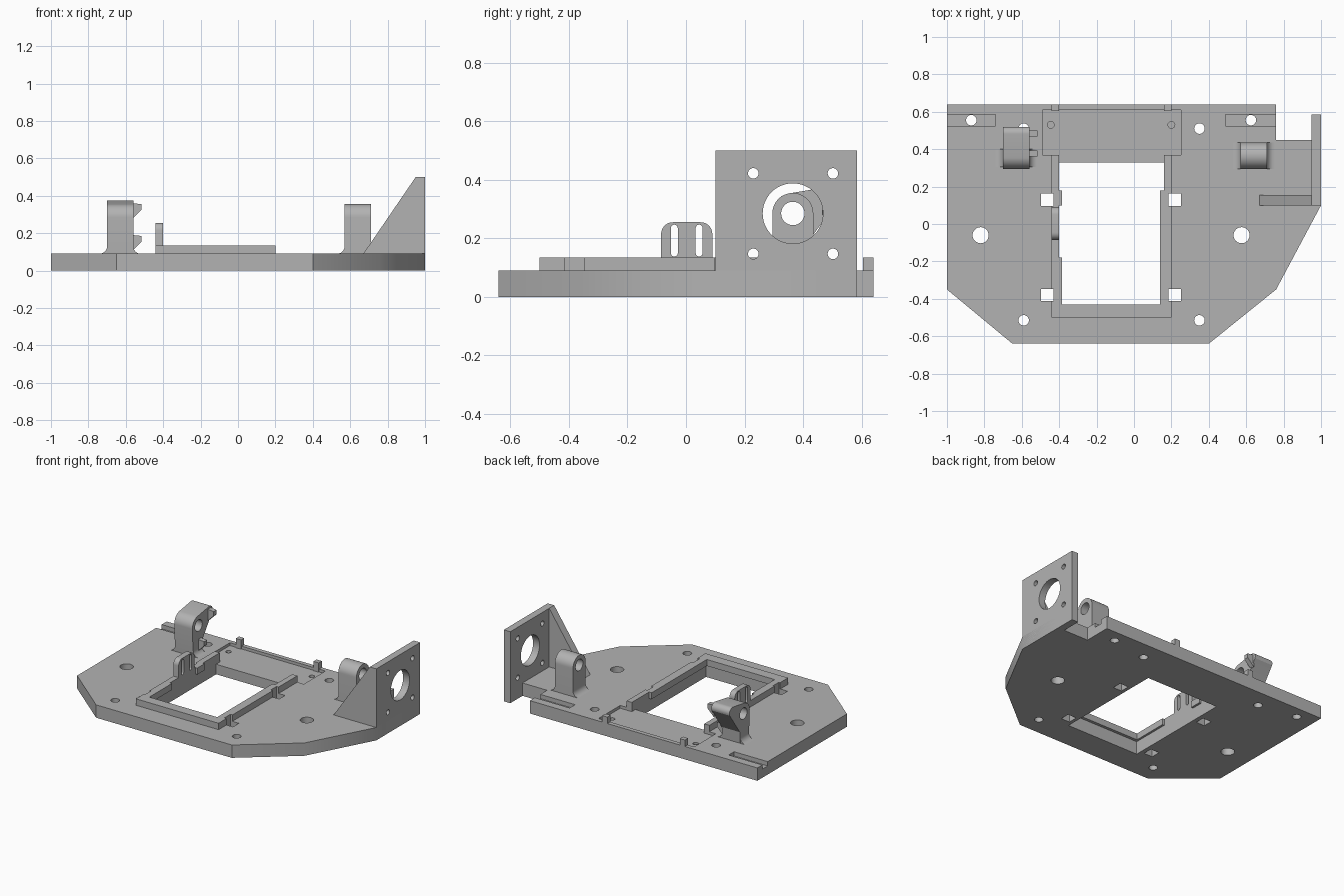
import bpy, bmesh, math
from mathutils import Matrix, Vector

cube = bpy.data.objects.get("Cube")
if cube:
    bpy.data.objects.remove(cube, do_unlink=True)

grey = bpy.data.materials.new("plain grey")
grey.use_nodes = True
grey.diffuse_color = (0.45, 0.45, 0.45, 1)
grey.node_tree.nodes["Principled BSDF"].inputs["Base Color"].default_value = grey.diffuse_color

# Axis frames: local x, y is the profile plane, local z the extrusion
FRAMES = {
    "z": Matrix(((1, 0, 0), (0, 1, 0), (0, 0, 1))),
    "x": Matrix(((0, 0, 1), (1, 0, 0), (0, 1, 0))),
    "y": Matrix(((1, 0, 0), (0, 0, 1), (0, 1, 0))),
}


def prism(name, pts, lo, hi, axis="z"):
    """Extrude a closed profile along an axis from lo to hi."""
    bm = bmesh.new()
    frame = FRAMES[axis]
    face = bm.faces.new([bm.verts.new(frame @ Vector((a, b, lo))) for a, b in pts])
    ext = bmesh.ops.extrude_face_region(bm, geom=[face])
    moved = [g for g in ext["geom"] if isinstance(g, bmesh.types.BMVert)]
    bmesh.ops.translate(bm, verts=moved, vec=frame @ Vector((0, 0, hi - lo)))
    bmesh.ops.recalc_face_normals(bm, faces=bm.faces)
    mesh = bpy.data.meshes.new(name)
    bm.to_mesh(mesh)
    bm.free()
    mesh.materials.append(grey)
    obj = bpy.data.objects.new(name, mesh)
    bpy.context.collection.objects.link(obj)
    return obj


def rect(a0, a1, b0, b1):
    return [(a0, b0), (a1, b0), (a1, b1), (a0, b1)]


def arc(ca, cb, r, start, end, n=12):
    angles = [math.radians(start + (end - start) * i / n) for i in range(n + 1)]
    return [(ca + r * math.cos(t), cb + r * math.sin(t)) for t in angles]


def circle(ca, cb, r, n=32):
    return arc(ca, cb, r, 0, 360, n)[:-1]


def cut(target, pts, lo, hi, axis="z"):
    """Subtract an extruded profile from the target and keep the result."""
    tool = prism("cutter", pts, lo, hi, axis)
    tool.hide_render = True
    mod = target.modifiers.new("cut", "BOOLEAN")
    mod.operation, mod.solver, mod.object = "DIFFERENCE", "EXACT", tool
    bpy.context.view_layer.objects.active = target
    bpy.ops.object.modifier_apply(modifier=mod.name)
    bpy.data.objects.remove(tool, do_unlink=True)


def smooth(obj):
    bpy.ops.object.select_all(action="DESELECT")
    obj.select_set(True)
    bpy.context.view_layer.objects.active = obj
    bpy.ops.object.shade_smooth_by_angle(angle=math.radians(30))


TOP, RIM = 0.09, 0.135

# Base plate with chamfered corners
base = prism("base_plate", [(-1, 0.64), (-1, -0.35), (-0.65, -0.64), (0.4, -0.64), (0.76, -0.35),
                            (1, 0.1), (1, 0.45), (0.76, 0.45), (0.76, 0.64)], 0, TOP)
cut(base, rect(-0.4, 0.16, -0.45, 0.33), -0.1, 0.3)

# Shallow pocket behind the opening, with two blind holes
cut(base, rect(-0.49, 0.25, 0.37, 0.61), 0.07, 0.3)
cut(base, rect(-0.4, 0.16, 0.32, 0.4), 0.07, 0.3)
for x in (-0.445, 0.2):
    cut(base, circle(x, 0.53, 0.018), 0.03, 0.3)

# Recessed slots at the rear edges, then all round holes
for x0, x1 in ((-1.1, -0.74), (0.49, 0.86)):
    cut(base, rect(x0, x1, 0.525, 0.585), 0.06, 0.3)
holes = [(-0.82, -0.06, 0.043), (0.575, -0.06, 0.043), (-0.87, 0.555, 0.028), (0.625, 0.555, 0.028)]
holes += [(x, y, 0.028) for x in (-0.59, 0.35) for y in (-0.515, 0.51)]
for x, y, r in holes:
    cut(base, circle(x, y, r), -0.1, 0.3)

# Raised rim around the opening, wider at the lips
rim = prism("opening_rim", [(-0.44, -0.5), (0.2, -0.5), (0.2, 0.37), (0.16, 0.37), (0.16, 0.18),
                            (0.14, 0.18), (0.14, -0.43), (-0.385, -0.43), (-0.385, -0.18),
                            (-0.4, -0.18), (-0.4, 0.1), (-0.385, 0.1), (-0.385, 0.18),
                            (-0.4, 0.18), (-0.4, 0.37), (-0.44, 0.37)], TOP, RIM)

# Square clip holes through plate and rim
for x in (-0.463, 0.217):
    for y in (-0.38, 0.13):
        for part in (base, rim):
            cut(part, rect(x - 0.033, x + 0.033, y - 0.033, y + 0.033), -0.1, 0.3)

# Rear locating tabs
for side, x in (("right", -0.44), ("left", 0.16)):
    prism("rear_tab_" + side, rect(x, x + 0.04, 0.605, 0.64), 0.06, RIM)

# Slotted ear standing on the rim
ear = prism("slotted_ear", [(-0.085, TOP), (0.09, TOP)] + arc(0.05, 0.215, 0.04, 0, 90, 8)
            + arc(-0.045, 0.215, 0.04, 90, 180, 8), -0.44, -0.4, "x")
for y in (-0.04, 0.045):
    cut(ear, arc(y, 0.235, 0.012, 0, 180, 8) + arc(y, 0.15, 0.012, 180, 360, 8), -0.6, -0.3, "x")

# Motor wall with centre bore and four screw holes
AY, AZ = 0.365, 0.285
wall = prism("motor_wall", rect(0.1, 0.585, 0, 0.5), 0.95, 1, "x")
cut(wall, circle(AY, AZ, 0.103, 48), 0.8, 1.2, "x")
for y in (0.23, 0.502):
    for z in (0.147, 0.422):
        cut(wall, circle(y, z, 0.018, 24), 0.8, 1.2, "x")
prism("wall_gusset", [(0.67, TOP), (0.95, TOP), (0.95, 0.5)], 0.1, 0.155, "y")

# Bearing blocks: rounded on the left, flared toward the back on the right
left_profile = [(0.295, TOP), (0.435, TOP)] + arc(AY, AZ, 0.07, 0, 180, 24)
right_profile = ([(0.305, TOP), (0.4, TOP), (0.405, 0.17), (0.515, 0.325)]
                 + arc(0.485, 0.34, 0.035, -20, 95, 8) + arc(AY, AZ, 0.07, 95, 180, 12))
bearings = []
for side, x0, profile, y0, y1 in (("left", 0.57, left_profile, 0.295, 0.435),
                                  ("right", -0.7, right_profile, 0.305, 0.4)):
    x1 = x0 + 0.14
    block = prism("bearing_block_" + side, profile, x0, x1, "x")
    cut(block, circle(AY, AZ, 0.04), x0 - 0.1, x1 + 0.1, "x")
    # Concave fillet at the foot
    r = 0.04
    foot = prism("bearing_foot_" + side, arc(x0 - r, TOP + r, r, -90, 0, 8)
                 + arc(x1 + r, TOP + r, r, 180, 270, 8), y0, y1, "y")
    bearings += [block, foot]

# Wedge pegs on the right bearing
for name, y, z in (("upper", 0.483, 0.36), ("lower", 0.377, 0.19)):
    prism("wedge_peg_" + name, [(-0.565, z - 0.085), (-0.515, z - 0.035), (-0.515, z - 0.005),
                                (-0.565, z)], y - 0.016, y + 0.016, "y")

for obj in [base, wall, ear] + bearings:
    smooth(obj)
